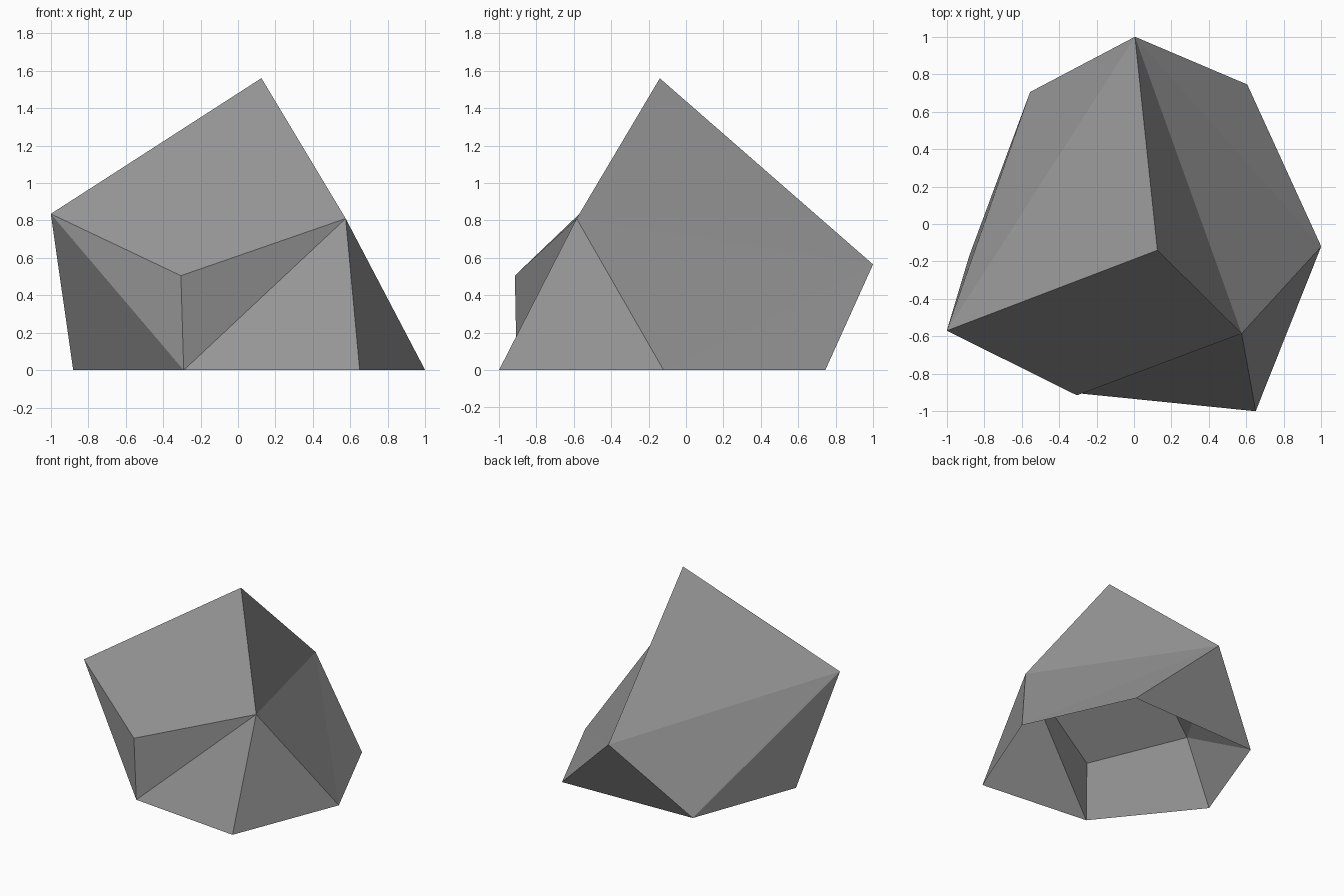
import bpy
import bmesh

default = bpy.data.objects.get("Cube")
if default:
    bpy.data.objects.remove(default, do_unlink=True)

# Single stone colour
stone = bpy.data.materials.new("stone grey")
stone.use_nodes = True
colour = (0.3, 0.3, 0.3, 1)
stone.diffuse_color = colour
shader = stone.node_tree.nodes["Principled BSDF"]
shader.inputs["Base Color"].default_value = colour
shader.inputs["Roughness"].default_value = 0.9

# Corners of the boulder
corners = {
    "peak": (0.125, -0.14, 1.56),
    "left_shoulder": (0.575, -0.585, 0.81),
    "right_shoulder": (-1, -0.57, 0.835),
    "brow": (-0.305, -0.915, 0.505),
    "back_tip": (0.005, 1, 0.565),
    "front_foot": (-0.29, -0.905, 0),
    "front_left_foot": (0.65, -1, 0),
    "left_foot": (1, -0.12, 0),
    "back_left_foot": (0.605, 0.745, 0),
    "back_right_foot": (-0.555, 0.705, 0),
    "right_foot": (-0.88, -0.17, 0),
}

# Flat facets, counter-clockwise from outside; the underside stays open
facets = [
    "right_shoulder brow left_shoulder peak",
    "right_shoulder front_foot brow",
    "right_shoulder right_foot front_foot",
    "brow front_foot left_shoulder",
    "front_foot front_left_foot left_shoulder",
    "front_left_foot left_foot left_shoulder",
    "left_shoulder left_foot back_tip",
    "left_foot back_left_foot back_tip",
    "left_shoulder back_tip peak",
    "peak back_tip right_shoulder",
    "back_tip back_right_foot right_shoulder",
    "back_right_foot right_foot right_shoulder",
    "back_left_foot back_right_foot back_tip",
]

# Boulder shell
bm = bmesh.new()
verts = {name: bm.verts.new(point) for name, point in corners.items()}
for facet in facets:
    bm.faces.new([verts[name] for name in facet.split()])
mesh = bpy.data.meshes.new("boulder")
bm.to_mesh(mesh)
bm.free()
mesh.materials.append(stone)
boulder = bpy.data.objects.new("boulder", mesh)
bpy.context.collection.objects.link(boulder)
